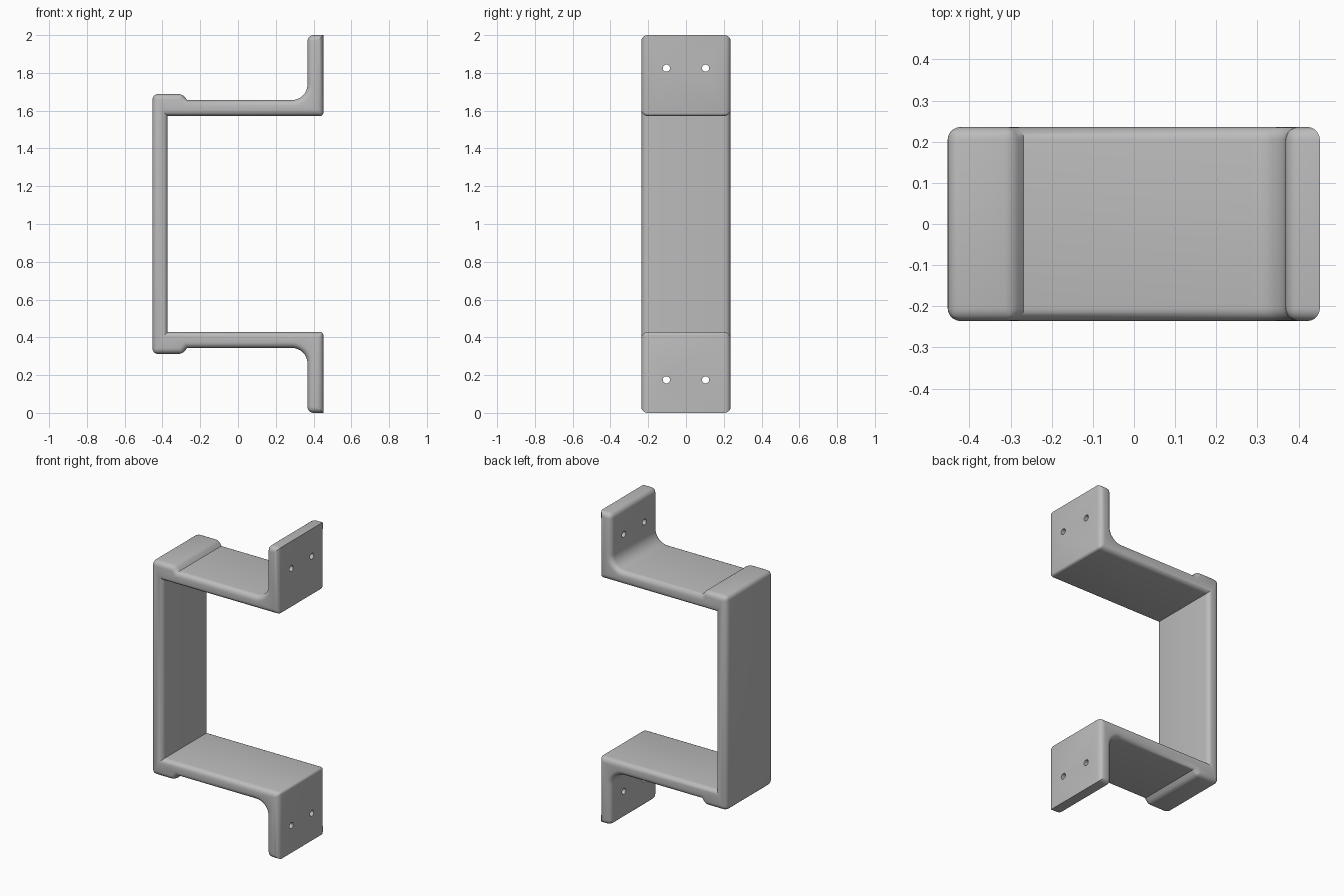
import bpy, bmesh
from math import sin, cos, pi, radians

if "Cube" in bpy.data.objects:
    bpy.data.objects.remove(bpy.data.objects["Cube"])

HALF_DEPTH = 0.236
ROUND = 0.032

grey = bpy.data.materials.new("plain grey")
grey.use_nodes = True
grey.diffuse_color = (0.5, 0.5, 0.5, 1)
grey.node_tree.nodes["Principled BSDF"].inputs["Base Color"].default_value = (0.5, 0.5, 0.5, 1)

# Upper half of the side profile: x, height above the middle, rounding weight
upper = [(-0.453, 0.688, 0.9), (-0.295, 0.688, 0.6), (-0.268, 0.656, 0)]
for i in range(9):  # fillet between arm and mounting flange
    a = pi / 2 * i / 8
    upper.append((0.285 + 0.083 * sin(a), 0.739 - 0.083 * cos(a), 0))
upper += [(0.368, 1, 1), (0.452, 1, 0), (0.452, 0.572, 0.5), (-0.372, 0.572, 0)]
lower = [(x, -z, w) for x, z, w in reversed(upper)]
profile = upper + lower

# Bracket body: extruded profile with rounded rims and corners
bm = bmesh.new()
weight = bm.edges.layers.float.new("bevel_weight_edge")
rims = [[bm.verts.new((x, y, z + 1)) for x, z, w in profile] for y in (-HALF_DEPTH, HALF_DEPTH)]
front, back = rims
count = len(profile)
bm.faces.new(front)
bm.faces.new(back[::-1])
for i in range(count):
    j = (i + 1) % count
    bm.faces.new((front[j], front[i], back[i], back[j]))
    bm.edges.get((front[i], back[i]))[weight] = profile[i][2]
    for rim in rims:
        bm.edges.get((rim[i], rim[j]))[weight] = 1
bmesh.ops.recalc_face_normals(bm, faces=bm.faces)
mesh = bpy.data.meshes.new("bracket")
bm.to_mesh(mesh)
bm.free()
bracket = bpy.data.objects.new("bracket", mesh)
bpy.context.collection.objects.link(bracket)
mesh.materials.append(grey)

bevel = bracket.modifiers.new("rounded edges", "BEVEL")
bevel.limit_method = "WEIGHT"
bevel.width = ROUND
bevel.segments = 5

# Screw holes through both flanges
for z in (0.175, 1.825):
    for y in (-0.104, 0.104):
        bpy.ops.mesh.primitive_cylinder_add(vertices=24, radius=0.019, depth=0.3,
                                            location=(0.41, y, z), rotation=(0, pi / 2, 0))
        cutter = bpy.context.object
        cutter.name = "screw_hole_cutter"
        cutter.data.materials.append(grey)
        cutter.hide_render = True
        cutter.display_type = "WIRE"
        hole = bracket.modifiers.new("screw hole", "BOOLEAN")
        hole.operation = "DIFFERENCE"
        hole.solver = "EXACT"
        hole.object = cutter

# Bake the modifiers, then drop the cutters
bpy.ops.object.select_all(action="DESELECT")
bracket.select_set(True)
bpy.context.view_layer.objects.active = bracket
for name in [m.name for m in bracket.modifiers]:
    bpy.ops.object.modifier_apply(modifier=name)
for obj in list(bpy.data.objects):
    if obj.name.startswith("screw_hole_cutter"):
        bpy.data.objects.remove(obj)
bpy.ops.object.shade_smooth_by_angle(angle=radians(35))
